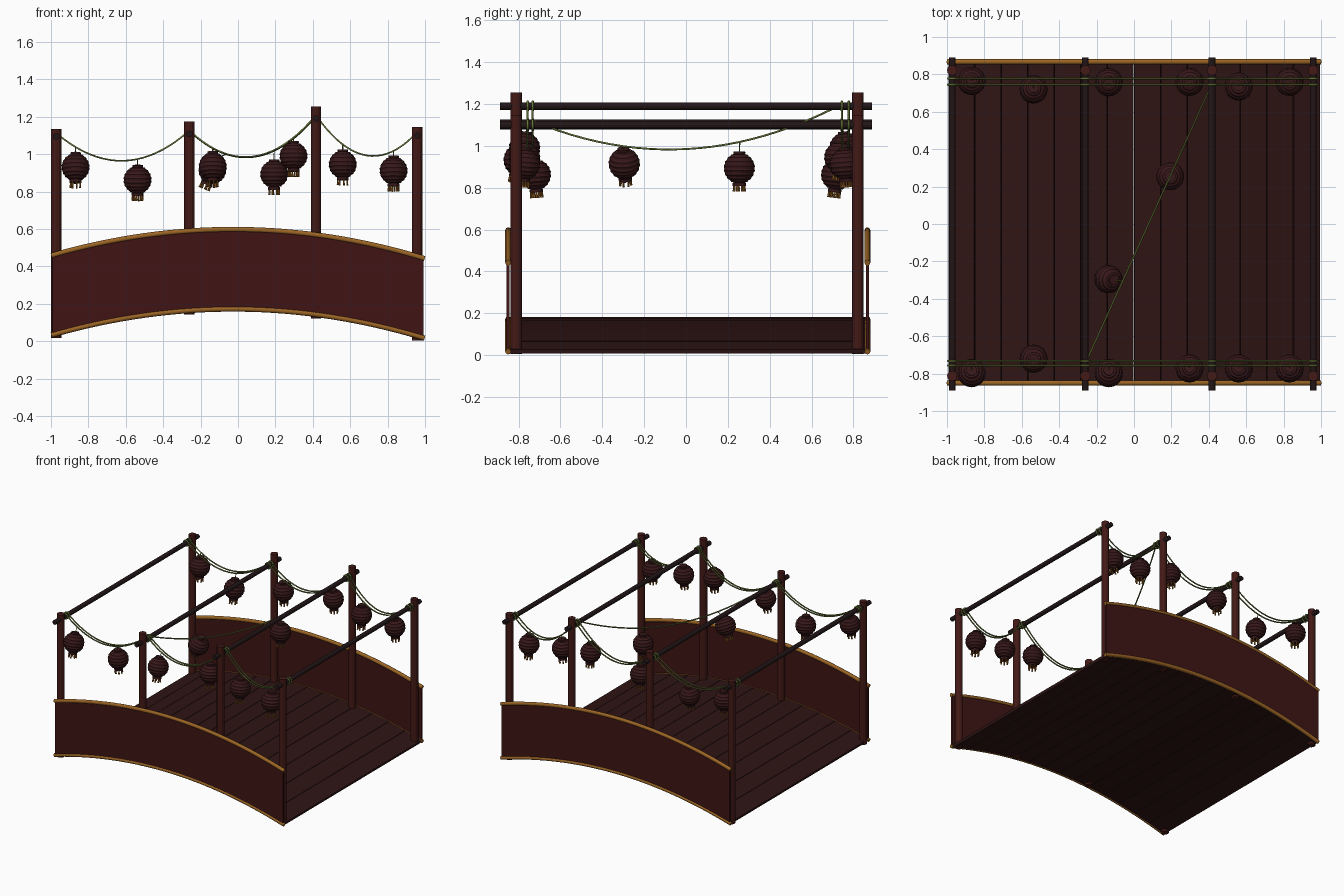
import bpy, bmesh, math
from mathutils import Vector

if "Cube" in bpy.data.objects:
    bpy.data.objects.remove(bpy.data.objects["Cube"])

def mat(name, r, g, b):
    m = bpy.data.materials.new(name)
    m.diffuse_color = (r, g, b, 1)
    m.use_nodes = True
    m.node_tree.nodes["Principled BSDF"].inputs["Base Color"].default_value = m.diffuse_color
    return m

RED = mat("red_lacquer", 0.05, 0.007, 0.007)
POST = mat("post_red", 0.055, 0.01, 0.008)
WOOD = mat("deck_wood", 0.028, 0.007, 0.007)
DARK = mat("dark_beam", 0.016, 0.008, 0.009)
GOLD = mat("gold_trim", 0.33, 0.13, 0.018)
ROPE = mat("green_rope", 0.14, 0.19, 0.04)
PAPER = mat("lantern_red", 0.04, 0.009, 0.01)

def arc(x):
    return 0.172 - 0.15 * x * x - 0.008 * x

def finish(name, bm, material, smooth=False):
    bmesh.ops.recalc_face_normals(bm, faces=bm.faces)
    me = bpy.data.meshes.new(name)
    bm.to_mesh(me)
    bm.free()
    me.materials.append(material)
    if smooth:
        me.shade_smooth()
    ob = bpy.data.objects.new(name, me)
    bpy.context.collection.objects.link(ob)
    return ob

def tube(name, pts, radius, material, res=2, cyclic=False):
    cu = bpy.data.curves.new(name, 'CURVE')
    cu.dimensions = '3D'
    cu.bevel_depth, cu.bevel_resolution, cu.use_fill_caps = radius, res, True
    sp = cu.splines.new('POLY')
    sp.points.add(len(pts) - 1)
    for p, c in zip(sp.points, pts):
        p.co = (*c, 1)
    sp.use_cyclic_u = cyclic
    sp.use_smooth = True
    cu.materials.append(material)
    ob = bpy.data.objects.new(name, cu)
    bpy.context.collection.objects.link(ob)
    return ob

def rod(name, a, b, radius, material, sides=12):
    a, b = Vector(a), Vector(b)
    bm = bmesh.new()
    bmesh.ops.create_cone(bm, cap_ends=True, segments=sides, radius1=radius,
                          radius2=radius, depth=(b - a).length)
    ob = finish(name, bm, material)
    ob.location = (a + b) / 2
    ob.rotation_euler = (b - a).to_track_quat('Z', 'Y').to_euler()
    return ob

# curved side panels with gold rails
xs = [-0.992 + 1.984 * i / 32 for i in range(33)]
for side, y in (("front", -0.85), ("back", 0.867)):
    bm = bmesh.new()
    rings = []
    for x in xs:
        z = arc(x)
        rings.append([bm.verts.new((x, y + dy, z + dz)) for dy, dz in
                      ((-0.007, 0), (0.007, 0), (0.007, 0.425), (-0.007, 0.425))])
    for r, s in zip(rings, rings[1:]):
        for k in range(4):
            bm.faces.new((r[k], r[(k + 1) % 4], s[(k + 1) % 4], s[k]))
    bm.faces.new(rings[0])
    bm.faces.new(rings[-1])
    finish(side + "_panel", bm, RED)
    for part, dz in (("lower", 0.0), ("upper", 0.425)):
        tube(f"{side}_{part}_rail", [(x * 1.006, y, arc(x) + dz) for x in xs],
             0.014, GOLD)

# deck planks following the arch
N = 14
step = 1.984 / N
for i in range(N):
    x = -0.992 + step * (i + 0.5)
    slope = math.atan(0.30 * x + 0.008)
    bm = bmesh.new()
    bmesh.ops.create_cube(bm, size=1)
    bmesh.ops.scale(bm, vec=((step - 0.003) / math.cos(slope), 1.70, 0.02), verts=bm.verts)
    ob = finish(f"deck_plank_{i + 1}", bm, WOOD)
    ob.location = (x, 0.008, arc(x) - 0.001)
    ob.rotation_euler = (0, slope, 0)

# posts and cross beams
FRAMES = [(-0.972, 1.135, 1.095), (-0.26, 1.175, 1.108),
          (0.417, 1.255, 1.19), (0.958, 1.145, 1.1)]
for i, (x, top, beam) in enumerate(FRAMES, 1):
    for side, y in (("front", -0.812), ("back", 0.822)):
        rod(f"{side}_post_{i}", (x, y, arc(x) - 0.022), (x, y, top), 0.0275, POST)
    rod(f"cross_beam_{i}", (x, -0.89, beam), (x, 0.89, beam), 0.0175, DARK)

# sagging ropes
def sag_point(a, b, sag, t):
    p = Vector(a).lerp(Vector(b), t)
    p.z -= 4 * sag * t * (1 - t)
    return p

SAGS = (0.155, 0.18, 0.17)
STRANDS = {"front": (-0.757, -0.733), "back": (0.745, 0.778)}

def span(i, y):
    (x0, _, z0), (x1, _, z1) = FRAMES[i], FRAMES[i + 1]
    return (x0, y, z0 + 0.018), (x1, y, z1 + 0.018), SAGS[i]

for side, ys in STRANDS.items():
    for k, y in enumerate(ys, 1):
        for i in range(3):
            pts = [sag_point(*span(i, y), j / 20) for j in range(21)]
            tube(f"{side}_rope_{k}_{i + 1}", pts, 0.005, ROPE, 1)
        for i, (x, _, z) in enumerate(FRAMES, 1):
            ring = [(x + 0.022 * math.cos(a), y, z + 0.022 * math.sin(a))
                    for a in (math.tau * j / 12 for j in range(12))]
            tube(f"{side}_rope_loop_{k}_{i}", ring, 0.006, ROPE, 1, True)
DIAG = ((-0.255, -0.735, 1.12), (0.415, 0.745, 1.2), 0.175)
tube("diagonal_rope", [sag_point(*DIAG, j / 24) for j in range(25)], 0.005, ROPE, 1)

# lantern meshes: ribbed body plus tassels, origin at the body centre
def lantern_body():
    prof = [(0.0, 0.079), (0.028, 0.079), (0.028, 0.070)]
    rows = 17
    for j in range(rows):
        a = math.radians(68 - 136 * j / (rows - 1))
        r = 0.076 if j % 2 else 0.0725
        prof.append((r * math.cos(a), r * math.sin(a)))
    prof += [(0.032, -0.070), (0.032, -0.084), (0.0, -0.084)]
    bm = bmesh.new()
    vs = [bm.verts.new((r, 0, z)) for r, z in prof]
    es = [bm.edges.new(e) for e in zip(vs, vs[1:])]
    bmesh.ops.spin(bm, geom=vs + es, cent=(0, 0, 0), axis=(0, 0, 1),
                   angle=math.tau, steps=20)
    bmesh.ops.remove_doubles(bm, verts=bm.verts, dist=1e-5)
    return finish("lantern_body", bm, PAPER)

def lantern_tassels():
    bm = bmesh.new()
    for j in range(7):
        a = math.tau * j / 7
        v = bmesh.ops.create_cone(bm, cap_ends=True, segments=6, radius1=0.006,
                                  radius2=0.004, depth=0.034)["verts"]
        bmesh.ops.translate(bm, verts=v, vec=(0.027 * math.cos(a), 0.027 * math.sin(a), -0.094))
    return finish("lantern_tassels", bm, GOLD)

body, tassels = lantern_body(), lantern_tassels()
body_me, tassel_me = body.data, tassels.data
for o in (body, tassels):
    bpy.data.objects.remove(o)

def hang(name, centre, anchor):
    c, a = Vector(centre), Vector(anchor)
    axis = (a - c).normalized().lerp(Vector((0, 0, 1)), 0.45).normalized()
    q = axis.to_track_quat('Z', 'Y')
    for part, me in (("body", body_me), ("tassels", tassel_me)):
        ob = bpy.data.objects.new(f"{name}_{part}", me)
        bpy.context.collection.objects.link(ob)
        ob.location, ob.rotation_euler = c, q.to_euler()
    tube(name + "_string", [c + axis * 0.075, a], 0.003, ROPE, 1)

# lanterns along both sides: x, z, front y, back y
ROW = [(-0.868, 0.93, -0.797, 0.765), (-0.537, 0.862, -0.72, 0.72),
       (-0.135, 0.935, -0.797, 0.758), (0.297, 0.99, -0.772, 0.76),
       (0.56, 0.945, -0.772, 0.735), (0.832, 0.912, -0.772, 0.76)]
for n, (x, z, yf, yb) in enumerate(ROW, 1):
    i = 0 if x < -0.26 else 1 if x < 0.417 else 2
    t = (x - FRAMES[i][0]) / (FRAMES[i + 1][0] - FRAMES[i][0])
    for side, y in (("front", yf), ("back", yb)):
        ry = min(STRANDS[side], key=lambda s: abs(s - y))
        hang(f"{side}_lantern_{n}", (x, y, z), sag_point(*span(i, ry), t))

# two lanterns on the diagonal rope
for n, (c, t) in enumerate((((-0.137, -0.295, 0.915), 0.29), ((0.193, 0.255, 0.893), 0.67)), 1):
    hang(f"diagonal_lantern_{n}", c, sag_point(*DIAG, t))
